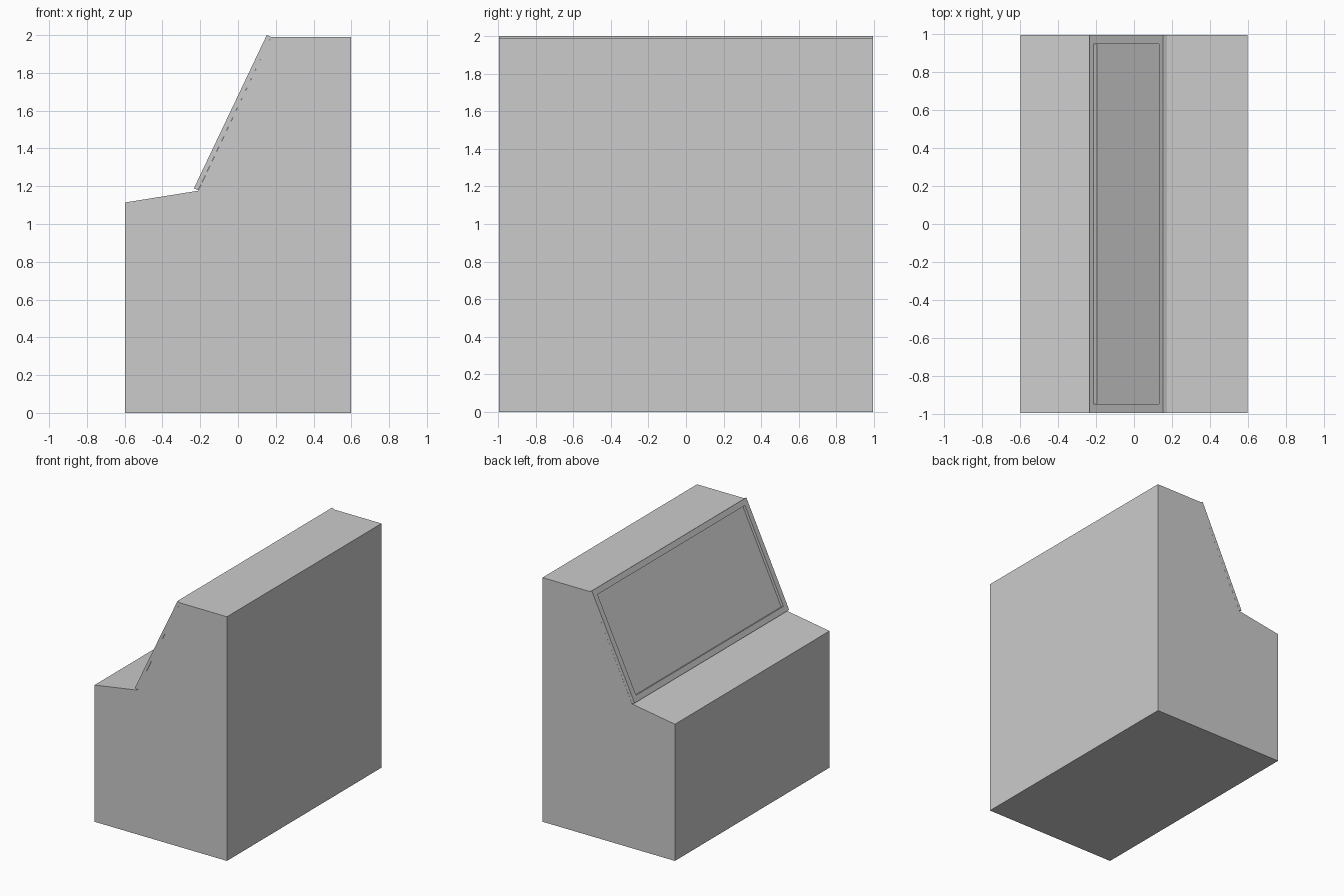
import bpy
from mathutils import Vector

if "Cube" in bpy.data.objects:
    bpy.data.objects.remove(bpy.data.objects["Cube"])

HALF = 0.995  # half width along y


def make_object(name, verts, faces):
    mesh = bpy.data.meshes.new(name)
    mesh.from_pydata(verts, [], faces)
    mesh.update()
    obj = bpy.data.objects.new(name, mesh)
    bpy.context.collection.objects.link(obj)
    return obj


# Cabinet body: side profile extruded along y
profile = [(-0.597, 0), (0.597, 0), (0.597, 1.99), (0.175, 1.99),
           (-0.211, 1.176), (-0.597, 1.114)]
n = len(profile)
verts = [(x, y, z) for y in (-HALF, HALF) for x, z in profile]
faces = [tuple(range(n)), tuple(range(2 * n - 1, n - 1, -1))]
faces += [(i, i + n, (i + 1) % n + n, (i + 1) % n) for i in range(n)]
make_object("cabinet_body", verts, faces)

# Thin raised frame lying on the sloped panel
low = Vector((-0.211, 0, 1.178))
high = Vector((0.175, 0, 1.99))
length = (high - low).length
along = (high - low).normalized()
outward = Vector((-along.z, 0, along.x))
THICK, BORDER = 0.025, 0.046


def rectangle(inset, depth):
    corners = [(-HALF + inset, inset), (HALF - inset, inset),
               (HALF - inset, length - inset), (-HALF + inset, length - inset)]
    return [low + along * s + outward * depth + Vector((0, y, 0)) for y, s in corners]


# Rings: outer back, outer front, inner front, inner back
rings = [rectangle(0, 0), rectangle(0, THICK),
         rectangle(BORDER, THICK), rectangle(BORDER, 0)]
verts = [v for ring in rings for v in ring]
faces = []
for r in range(4):
    a, b = r * 4, ((r + 1) % 4) * 4
    for i in range(4):
        j = (i + 1) % 4
        faces.append((a + j, a + i, b + i, b + j))
frame = make_object("screen_frame", verts, faces)

# Recessed screen panel inside the frame
make_object("screen_panel", rectangle(BORDER, 0.003), [(3, 2, 1, 0)])

# Consistent outward normals on the solid frame
import bmesh
for name in ("cabinet_body", "screen_frame"):
    mesh = bpy.data.objects[name].data
    bm = bmesh.new()
    bm.from_mesh(mesh)
    bmesh.ops.recalc_face_normals(bm, faces=bm.faces)
    bm.to_mesh(mesh)
    bm.free()
